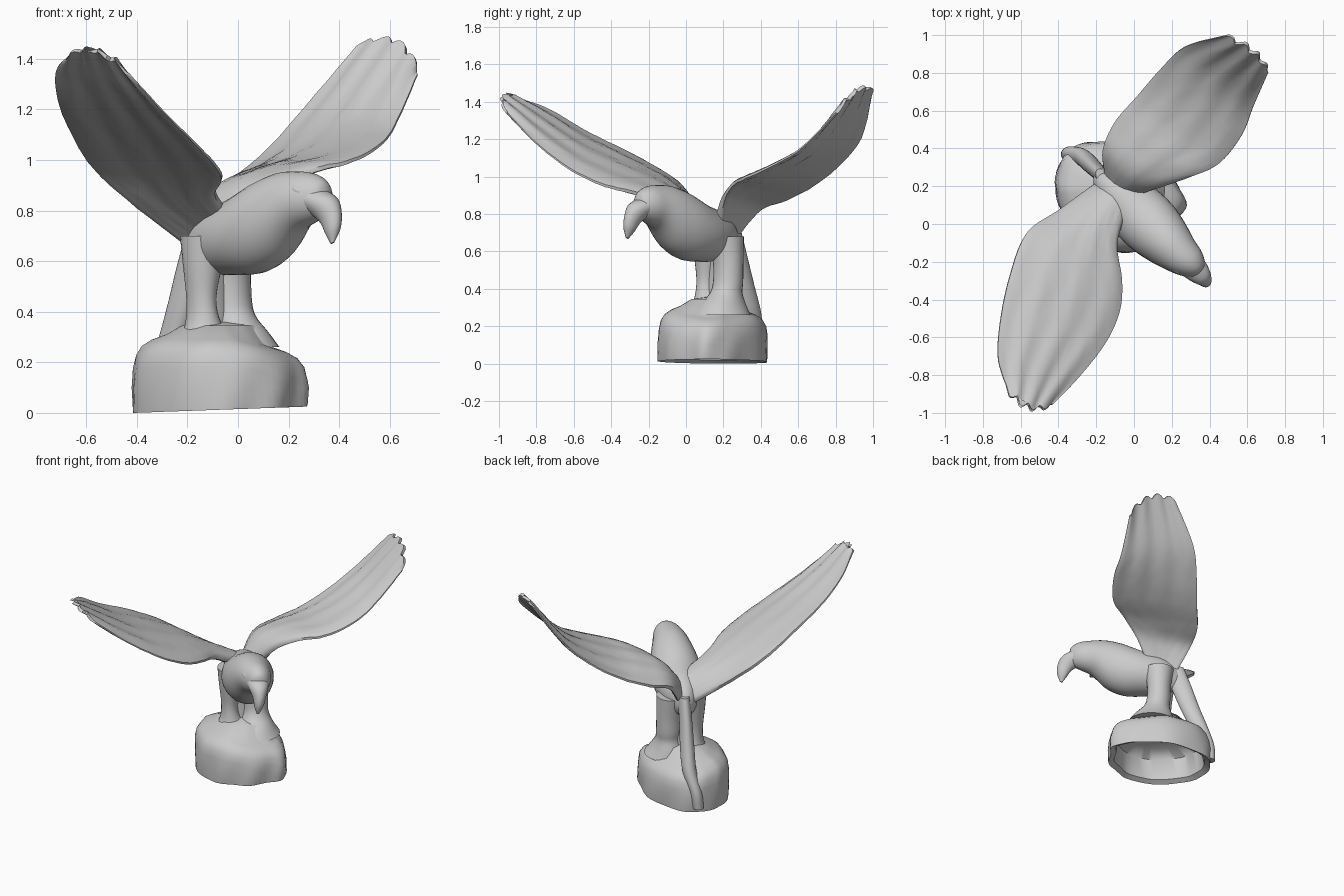
import bpy, bmesh, math, random
from mathutils import Vector as V

if "Cube" in bpy.data.objects:
    bpy.data.objects.remove(bpy.data.objects["Cube"])

random.seed(4)
SIDE = V((0.70, 0.71, 0))      # across the bird
FWD = V((0.71, -0.70, 0))      # tail to head
UP = V((0, 0, 1))


def sample(pts, t, closed=False):
    """Catmull-Rom point on a list of tuples, t in 0..1."""
    n = len(pts)
    s = t * (n if closed else n - 1)
    i = int(s) if closed else min(int(s), n - 2)
    f = s - i
    if closed:
        p = [pts[(i + k) % n] for k in (-1, 0, 1, 2)]
    else:
        p = [pts[max(0, min(n - 1, i + k))] for k in (-1, 0, 1, 2)]
    return [0.5 * (2 * b + (c - a) * f + (2 * a - 5 * b + 4 * c - d) * f * f
                   + (3 * b - a - 3 * c + d) * f ** 3) for a, b, c, d in zip(*p)]


def loft(name, rings):
    """Skin a list of closed rings and cap both ends."""
    bm = bmesh.new()
    vs = [[bm.verts.new(p) for p in r] for r in rings]
    n = len(vs[0])
    for a, b in zip(vs, vs[1:]):
        for k in range(n):
            bm.faces.new((a[k], a[(k + 1) % n], b[(k + 1) % n], b[k]))
    bm.faces.new(vs[0])
    bm.faces.new(vs[-1][::-1])
    bmesh.ops.triangulate(bm, faces=[f for f in bm.faces if len(f.verts) > 4])
    bmesh.ops.recalc_face_normals(bm, faces=bm.faces)
    me = bpy.data.meshes.new(name)
    bm.to_mesh(me)
    bm.free()
    ob = bpy.data.objects.new(name, me)
    bpy.context.collection.objects.link(ob)
    bpy.ops.object.select_all(action='DESELECT')
    ob.select_set(True)
    bpy.context.view_layer.objects.active = ob
    bpy.ops.object.shade_smooth_by_angle(angle=math.radians(50))
    return ob


def tube(name, stations, a, b, steps=24, segs=24):
    """Elliptical tube through stations (x, y, z, half width, half height)."""
    rings = []
    for i in range(steps + 1):
        x, y, z, w, h = sample(stations, i / steps)
        rings.append([V((x, y, z)) + a * w * math.cos(q) + b * h * math.sin(q)
                      for q in (math.tau * k / segs for k in range(segs))])
    return loft(name, rings)


def wing(name, trailing, leading, camber, nu=30, nv=28):
    """Thin cambered sheet between two edges, with a jagged feather tip."""
    rings = []
    for i in range(nu + 1):
        u = i / nu
        T, L = V(sample(trailing, u)), V(sample(leading, u))
        u0, u1 = max(0, u - 0.05), min(1, u + 0.05)
        span = (V(sample(trailing, u1)) + V(sample(leading, u1))
                - V(sample(trailing, u0)) - V(sample(leading, u0))).normalized()
        nrm = (T - L).cross(span).normalized()
        if nrm.z < 0:
            nrm = -nrm
        top, bot = [], []
        for j in range(nv + 1):
            v = j / nv
            arch = math.sin(math.pi * v)
            tip = u ** 8 * (0.07 * arch + 0.035 * abs(math.sin(4 * math.pi * v + .3)) - 0.01)
            ripple = 0.006 * u * math.sin(v * 22 + 3 * u) + random.uniform(-.0015, .0015)
            p = T.lerp(L, v) + span * tip + nrm * (camber * arch * (1 - 0.5 * u) + ripple)
            th = (0.040 * (1 - u) ** 1.5 + 0.012) * (0.25 + 0.75 * arch ** 0.5 * (0.6 + 0.4 * v))
            top.append(p + nrm * th)
            bot.append(p - nrm * th)
        rings.append(top + bot[::-1])
    return loft(name, rings)


# Wings
wing("left_wing",
     [(-.19, .22, .66), (-.40, .07, .82), (-.57, -.05, .97), (-.66, -.28, 1.11),
      (-.71, -.52, 1.23), (-.72, -.72, 1.35), (-.67, -.87, 1.41)],
     [(-.05, .04, .80), (-.09, -.12, .87), (-.065, -.30, .92), (-.075, -.46, .965),
      (-.15, -.63, 1.05), (-.29, -.81, 1.19), (-.43, -.955, 1.34)], 0.03)
wing("right_wing",
     [(-.15, .28, .70), (-.16, .40, .83), (-.10, .54, .88), (.02, .68, .95),
      (.14, .82, 1.06), (.27, .94, 1.21), (.47, .995, 1.45)],
     [(.04, .17, .75), (.15, .20, .88), (.30, .25, .96), (.45, .32, 1.0),
      (.57, .47, 1.07), (.63, .62, 1.16), (.71, .80, 1.34)], 0.03)

# Body, neck and head
tube("body", [(-.20, .27, .64, .02, .04), (-.17, .24, .66, .06, .09), (-.10, .18, .68, .115, .13),
              (0, .08, .70, .155, .155), (.09, -.01, .735, .16, .18), (.17, -.09, .78, .14, .17),
              (.24, -.16, .835, .11, .12), (.30, -.21, .85, .085, .095),
              (.34, -.245, .85, .05, .065), (.352, -.255, .85, .01, .02)], SIDE, UP, 40, 32)

# Hooked beak
tube("beak", [(.28, -.195, .845, .078, .085), (.335, -.25, .82, .062, .07),
              (.366, -.285, .775, .042, .052), (.376, -.305, .72, .028, .036),
              (.374, -.315, .672, .006, .010)],
     SIDE, (FWD + UP * 0.5).normalized())

# Brow ridges
for s, label in ((-1, "left"), (1, "right")):
    c = V((.275, -.19, .885)) + SIDE * s * 0.068
    st = [tuple(c + FWD * d - UP * d * 0.3) + (r, r) for d, r in
          ((-.05, .003), (-.02, .018), (.015, .02), (.045, .003))]
    tube(label + "_brow", st, SIDE, UP, 10, 12)

# Legs, flaring into body and base, joined by a thin web
tube("left_leg", [(-.13, .13, .70, .10, .10), (-.14, .12, .58, .075, .08),
                  (-.145, .115, .46, .055, .065), (-.14, .115, .38, .06, .07),
                  (-.13, .12, .32, .09, .09), (-.11, .12, .26, .15, .14)], SIDE, FWD)
tube("right_leg", [(-.04, .21, .68, .10, .10), (-.03, .225, .55, .085, .08),
                   (-.025, .225, .44, .082, .08), (-.015, .215, .38, .085, .09),
                   (0, .20, .32, .11, .13), (.01, .19, .26, .15, .16)], SIDE, FWD)
tube("leg_web", [(-.09, .18, .64, .10, .05), (-.09, .18, .45, .10, .045),
                 (-.09, .18, .27, .12, .06)], SIDE, FWD)

# Tail strip running down the back of the base
tube("tail", [(-.14, .23, .72, .04, .08), (-.185, .27, .58, .04, .07), (-.225, .31, .42, .045, .065),
              (-.27, .35, .27, .045, .06), (-.33, .365, .14, .04, .05),
              (-.35, .365, .03, .035, .04)], SIDE, FWD)

# Hollow rock base: cavity roof, inner wall, rim, outer wall, domed top
outline = [(-.42, .22), (-.39, .34), (-.30, .42), (-.17, .44), (.02, .40), (.16, .29), (.24, .20),
           (.28, .10), (.23, .02), (.16, -.08), (.06, -.13), (-.06, -.155), (-.20, -.12),
           (-.32, -.02), (-.40, .10)]
levels = [(.05, .22), (.6, .215), (.82, .17), (.87, .02), (.98, 0), (.985, .015), (.99, .10),
          (.98, .18), (.95, .23), (.88, .265), (.76, .29), (.6, .31), (.42, .345), (.1, .36)]
cx, cy, rings = -.08, .16, []
for s, z in levels:
    ring = []
    for k in range(60):
        x, y = sample(outline, k / 60, True)
        lump = 1 + 0.012 * math.sin(k * 0.9 + z * 14) * (s > .7)
        tilt = 0.025 * (x + .42) / .7 * max(0, 1 - z / .1)
        side = (-0.05 * max(0, x) / .28 - .03 * max(0, y - .2) / .24) * (z > .17) * (s > .55)
        ring.append(V((cx + (x - cx) * s * lump, cy + (y - cy) * s * lump, z + tilt + side)))
    rings.append(ring)
loft("base", rings)
